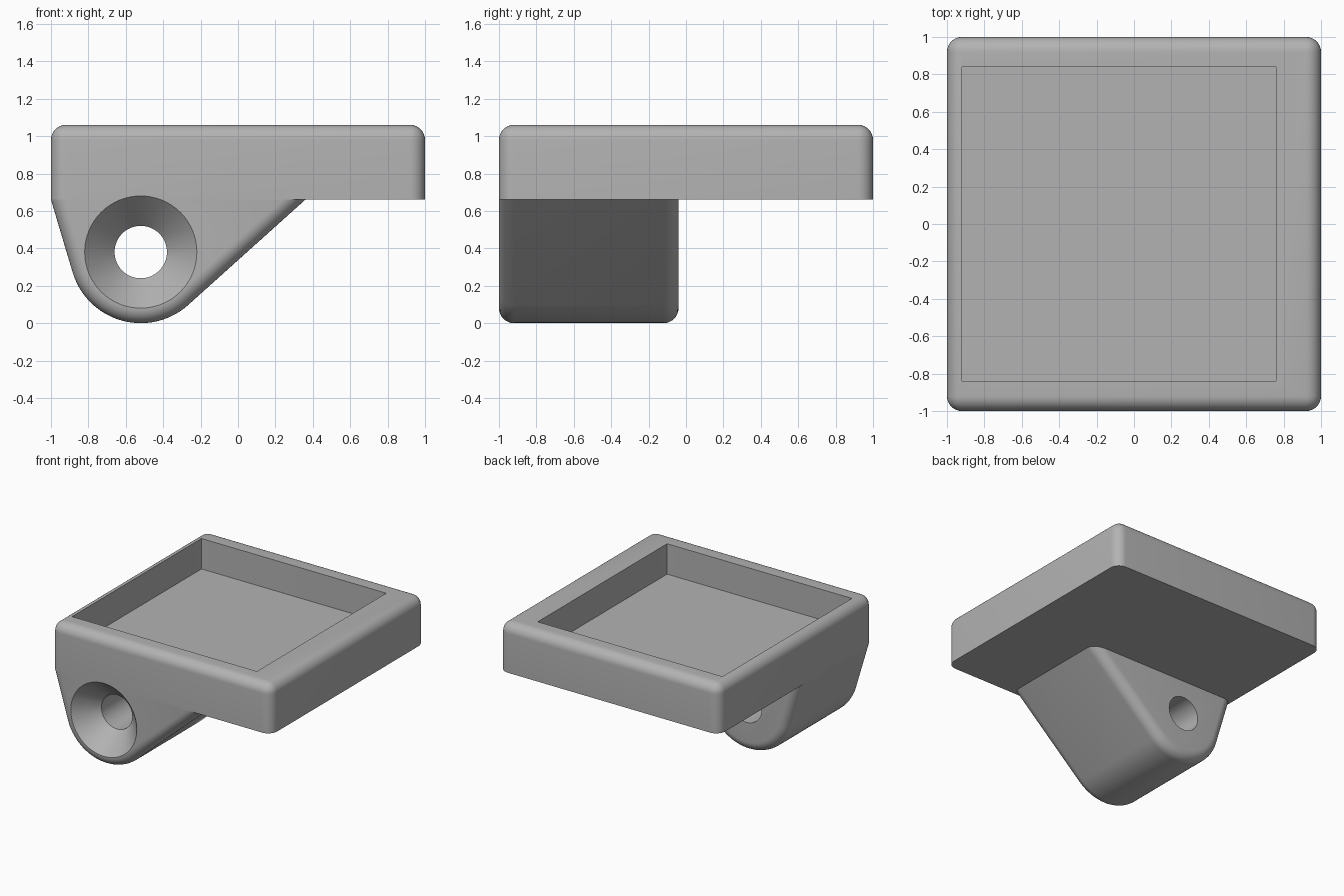
import bpy, bmesh
from math import pi, sin, cos, atan2, acos, hypot, radians
from mathutils import Matrix, Vector

if "Cube" in bpy.data.objects:
    bpy.data.objects.remove(bpy.data.objects["Cube"])

grey = bpy.data.materials.new("plain grey")
grey.use_nodes = True
colour = (0.45, 0.45, 0.45, 1)
grey.diffuse_color = colour
grey.node_tree.nodes["Principled BSDF"].inputs["Base Color"].default_value = colour

BOTTOM, TOP, FLOOR = 0.66, 1.06, 0.81
HOLE_X, HOLE_Z, LUG_R = -0.52, 0.38, 0.38
FILLET = 0.08


def finish(name, bm):
    bmesh.ops.recalc_face_normals(bm, faces=bm.faces)
    mesh = bpy.data.meshes.new(name)
    bm.to_mesh(mesh)
    bm.free()
    mesh.materials.append(grey)
    ob = bpy.data.objects.new(name, mesh)
    bpy.context.collection.objects.link(ob)
    return ob


def round_edges(bm, edges, radius):
    bmesh.ops.bevel(bm, geom=edges, offset=radius, offset_type='OFFSET', segments=8,
                    profile=0.5, affect='EDGES', clamp_overlap=False)


def rounded_box(name, low, high, radius, keep_sharp):
    """Box whose edges are rounded except those lying in the plane z = keep_sharp."""
    low, high = Vector(low), Vector(high)
    bm = bmesh.new()
    bmesh.ops.create_cube(bm, size=1, matrix=Matrix.Translation((low + high) / 2)
                          @ Matrix.Diagonal((*(high - low), 1)))
    round_edges(bm, [e for e in bm.edges
                     if any(abs(v.co.z - keep_sharp) > 1e-4 for v in e.verts)], radius)
    return finish(name, bm)


def cone(name, y1, r1, y2, r2):
    """Tapered cutter along y through the hole centre."""
    bm = bmesh.new()
    bmesh.ops.create_cone(bm, cap_ends=True, segments=64, radius1=r1, radius2=r2, depth=y2 - y1,
                          matrix=Matrix.Translation((HOLE_X, (y1 + y2) / 2, HOLE_Z))
                          @ Matrix.Rotation(-pi / 2, 4, 'X'))
    return finish(name, bm)


def combine(ob, other, operation):
    mod = ob.modifiers.new(operation.lower(), 'BOOLEAN')
    mod.operation, mod.object, mod.solver = operation, other, 'EXACT'
    bpy.context.view_layer.objects.active = ob
    bpy.ops.object.modifier_apply(modifier=mod.name)
    bpy.data.objects.remove(other)


def tangent_angle(x, z, side):
    """Angle on the lug circle where the line from (x, z) touches it."""
    dx, dz = x - HOLE_X, z - HOLE_Z
    return atan2(dz, dx) + side * acos(LUG_R / hypot(dx, dz))


# Lug: two straight flanks running tangent into a round nose
left, right = -1.0, 0.36
start = tangent_angle(left, BOTTOM, 1)
end = tangent_angle(right, BOTTOM, -1) + 2 * pi
steps = 28
profile = [(left, BOTTOM)]
for i in range(steps + 1):
    a = start + (end - start) * i / steps
    profile.append((HOLE_X + LUG_R * cos(a), HOLE_Z + LUG_R * sin(a)))
profile.append((right, BOTTOM))

bm = bmesh.new()
face = bm.faces.new([bm.verts.new((x, -1, z)) for x, z in profile])
out = bmesh.ops.extrude_face_region(bm, geom=[face], use_keep_orig=True)
bmesh.ops.translate(bm, vec=(0, 0.96, 0),
                    verts=[g for g in out["geom"] if isinstance(g, bmesh.types.BMVert)])
rims = [e for e in bm.edges
        if abs(e.verts[0].co.y - e.verts[1].co.y) < 1e-4
        and min(v.co.z for v in e.verts) < BOTTOM - 1e-4]
bmesh.ops.recalc_face_normals(bm, faces=bm.faces)
round_edges(bm, rims, FILLET)
for v in bm.verts:
    if abs(v.co.z - BOTTOM) < 0.002:
        v.co.z = BOTTOM
lug = finish("lug", bm)

# Tray with a rounded rim and a flat underside
bracket = rounded_box("tray_with_lug", (-1, -1, BOTTOM), (1, 1, TOP), FILLET, BOTTOM)
combine(bracket, lug, 'UNION')

# Recess in the tray, set off towards the right side
recess = rounded_box("recess_cutter", (-0.92, -0.84, FLOOR), (0.76, 0.84, TOP + 0.1), 0.005, FLOOR)
combine(bracket, recess, 'DIFFERENCE')

# Countersunk hole through the lug
combine(bracket, cone("hole_cutter", -1.1, 0.14, 0.1, 0.14), 'DIFFERENCE')
slope = (0.30 - 0.14) / 0.17
combine(bracket, cone("countersink_cutter", -1.05, 0.30 + 0.05 * slope, -0.83, 0.14), 'DIFFERENCE')

bpy.ops.object.select_all(action='DESELECT')
bracket.select_set(True)
bpy.context.view_layer.objects.active = bracket
bpy.ops.object.shade_smooth_by_angle(angle=radians(30))
